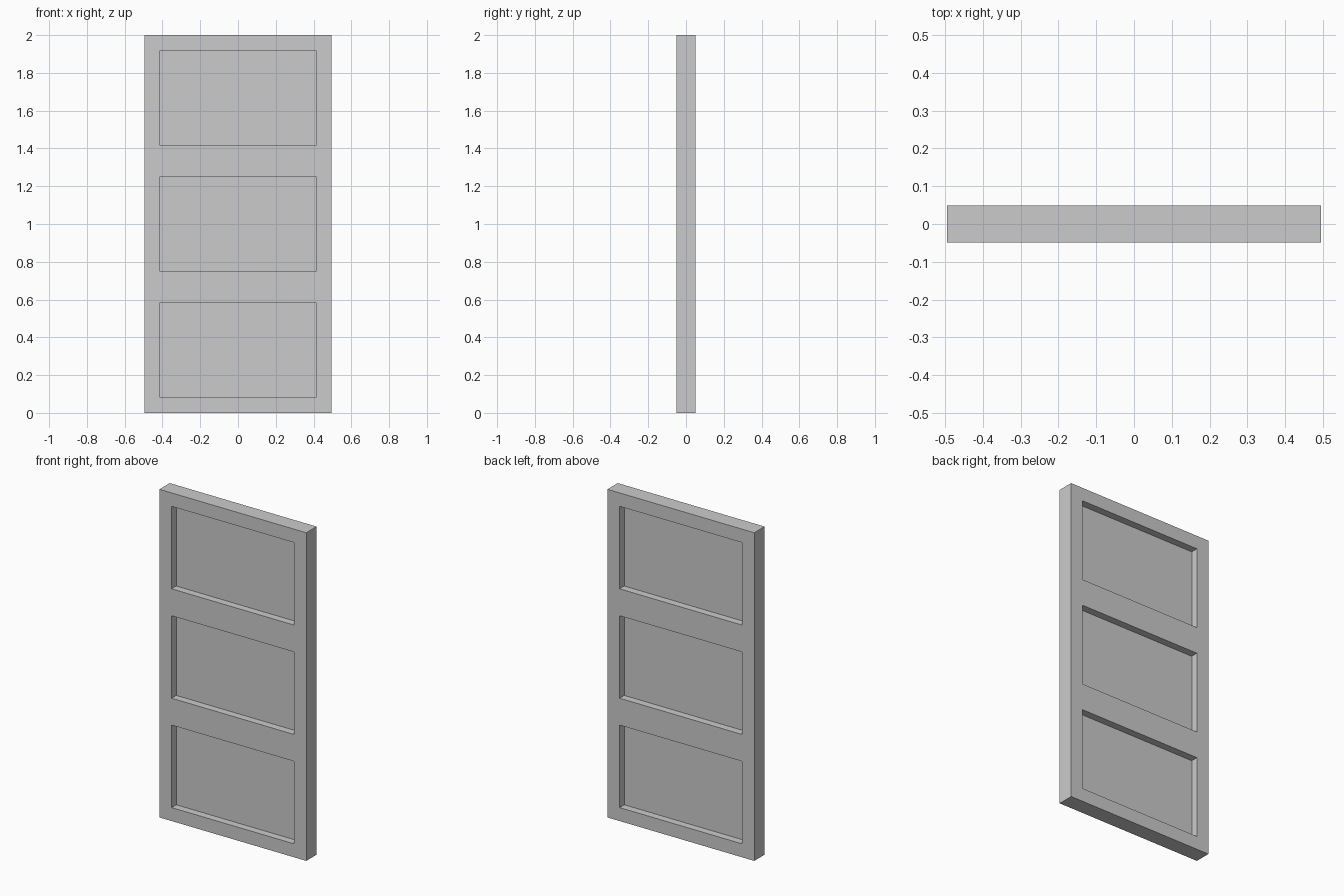
import bpy

if "Cube" in bpy.data.objects:
    bpy.data.objects.remove(bpy.data.objects["Cube"])

WIDTH, HEIGHT, THICK = 0.99, 2.0, 0.099
BORDER, ROWS, DEPTH = 0.082, 3, 0.045
ROW_H = HEIGHT / ROWS


def box(name, size, loc):
    bpy.ops.mesh.primitive_cube_add(size=1, location=loc)
    ob = bpy.context.object
    ob.name = name
    ob.scale = size
    bpy.ops.object.transform_apply(location=False, rotation=False, scale=True)
    return ob


# Solid door slab
door = box("door", (WIDTH, THICK, HEIGHT), (0, 0, HEIGHT / 2))

# Three recessed panels on both faces
for row in range(ROWS):
    for side in (-1, 1):
        cutter = box("panel_cutter",
                     (WIDTH - 2 * BORDER, 2 * DEPTH, ROW_H - 2 * BORDER),
                     (0, side * THICK / 2, ROW_H * (row + 0.5)))
        bpy.context.view_layer.objects.active = door
        cut = door.modifiers.new("panel_recess", 'BOOLEAN')
        cut.operation = 'DIFFERENCE'
        cut.solver = 'EXACT'
        cut.object = cutter
        bpy.ops.object.modifier_apply(modifier=cut.name)
        bpy.data.objects.remove(cutter)
